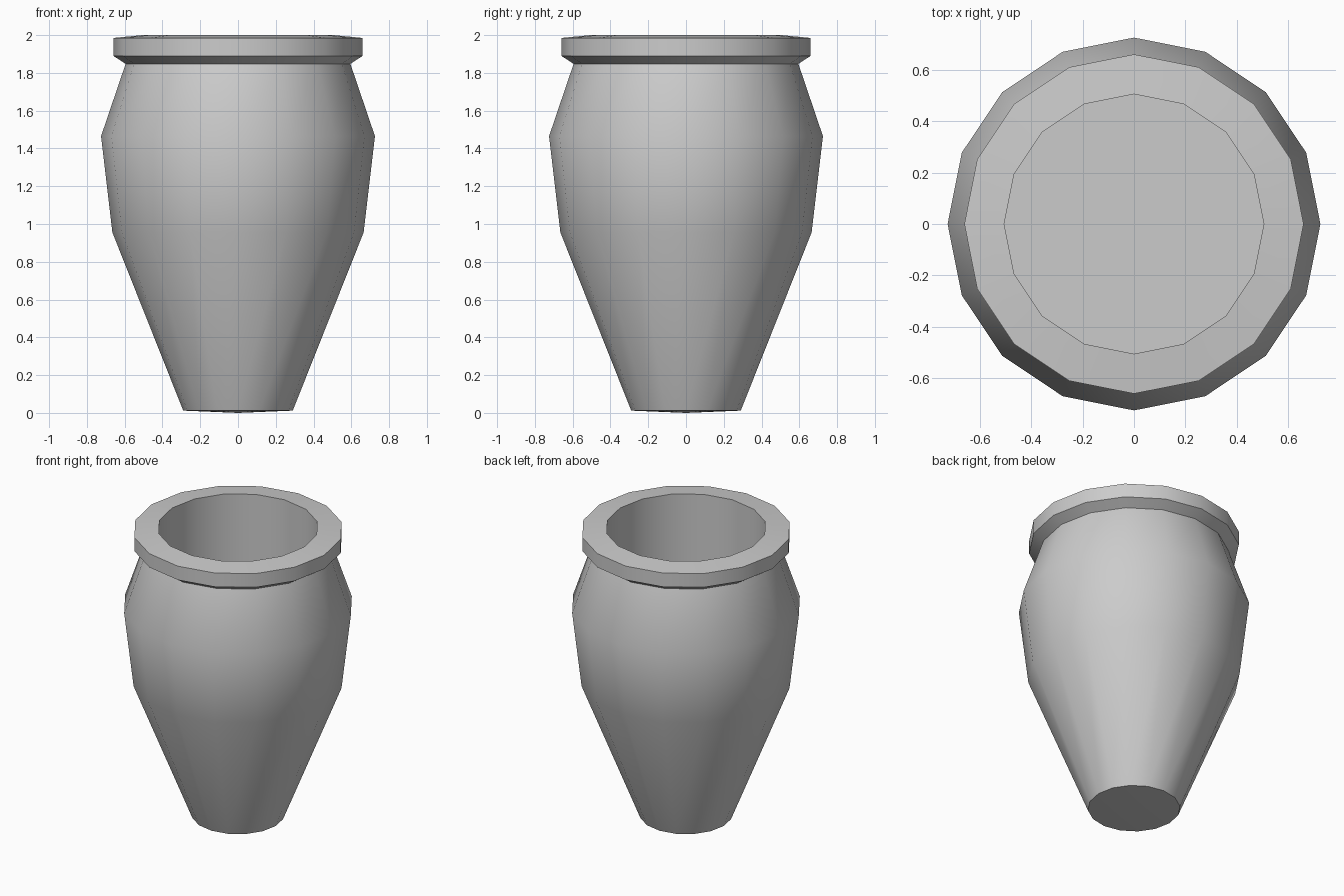
import bpy
import bmesh
import math

cube = bpy.data.objects.get("Cube")
if cube:
    bpy.data.objects.remove(cube, do_unlink=True)

SIDES = 16

grey = bpy.data.materials.new("stone grey")
grey.use_nodes = True
grey.diffuse_color = (0.6, 0.6, 0.6, 1)
grey.node_tree.nodes["Principled BSDF"].inputs["Base Color"].default_value = (0.6, 0.6, 0.6, 1)


def lathe(name, profile):
    """Spin a (radius, height) profile around z; radius 0 makes a pole."""
    bm = bmesh.new()
    rings = []
    for r, z in profile:
        if r == 0:
            rings.append([bm.verts.new((0, 0, z))] * SIDES)
        else:
            turns = [2 * math.pi * i / SIDES for i in range(SIDES)]
            rings.append([bm.verts.new((r * math.cos(a), r * math.sin(a), z)) for a in turns])
    for low, high in zip(rings, rings[1:]):
        for i in range(SIDES):
            j = (i + 1) % SIDES
            bm.faces.new(dict.fromkeys((low[i], low[j], high[j], high[i])))
    bmesh.ops.recalc_face_normals(bm, faces=bm.faces)
    mesh = bpy.data.meshes.new(name)
    bm.to_mesh(mesh)
    bm.free()
    mesh.materials.append(grey)
    obj = bpy.data.objects.new(name, mesh)
    bpy.context.collection.objects.link(obj)
    bpy.ops.object.select_all(action="DESELECT")
    obj.select_set(True)
    bpy.context.view_layer.objects.active = obj
    bpy.ops.object.shade_smooth_by_angle(angle=math.radians(30))
    return obj


# Closed vase: base, belly, neck, overhanging rim, straight inner wall and floor
lathe("vase", [
    (0, 0), (0.29, 0.012),
    (0.665, 0.955), (0.725, 1.465), (0.595, 1.848),
    (0.66, 1.89), (0.66, 1.985),
    (0.505, 2.0), (0.505, 1.0), (0, 1.0),
])
